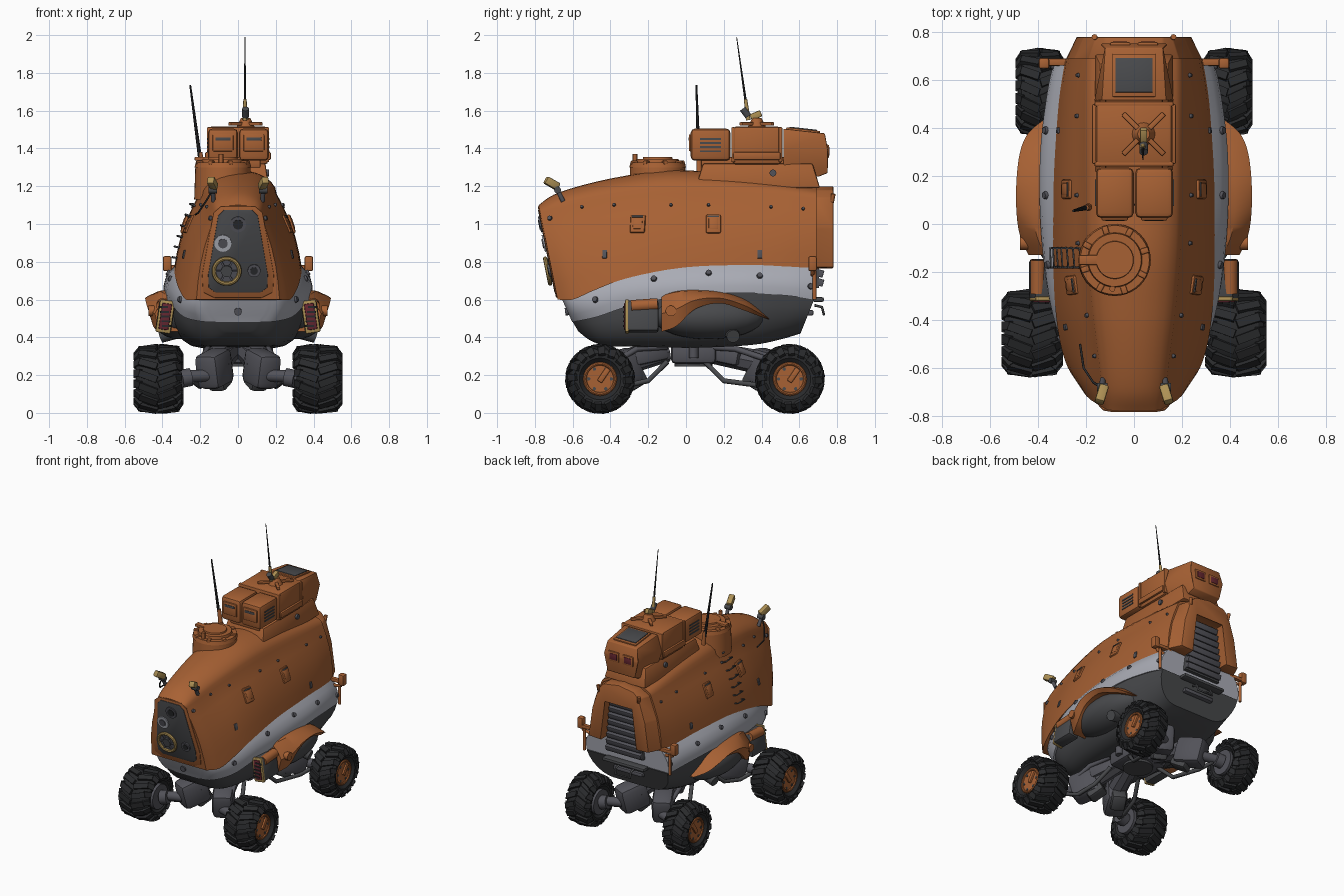
import bpy, bmesh
from math import pi, sin, cos, radians
from mathutils import Vector as V, Matrix as M
from mathutils.bvhtree import BVHTree

if "Cube" in bpy.data.objects:
    bpy.data.objects.remove(bpy.data.objects["Cube"])

def mat(name, *c):
    m = bpy.data.materials.new(name); m.diffuse_color = (*c, 1); return m
ORANGE = mat("orange_paint", .39, .12, .034)
BAND = mat("pale_band", .40, .41, .46)
DARK = mat("dark_hull", .065, .067, .072)
BLACK = mat("rubber", .022, .023, .025)
STEEL = mat("steel", .085, .085, .10)
BRASS = mat("brass", .42, .28, .09)
RED = mat("red_lens", .13, .02, .03)

def emit(name, bm, m):
    bmesh.ops.recalc_face_normals(bm, faces=bm.faces)
    me = bpy.data.meshes.new(name); bm.to_mesh(me); bm.free()
    me.materials.append(m)
    ob = bpy.data.objects.new(name, me); bpy.context.collection.objects.link(ob)
    return ob

def skin(bm, rings, cyclic=False):
    vs = [[bm.verts.new(p) for p in r] for r in rings]
    n = len(vs[0])
    for a, b in zip(vs, vs[1:] + vs[:1] if cyclic else vs[1:]):
        for i in range(n):
            bm.faces.new((a[i], a[(i+1) % n], b[(i+1) % n], b[i]))
    if not cyclic:
        bm.faces.new(vs[0]); bm.faces.new(vs[-1])

def loft(name, rows, ring, m, sub=5):
    # Catmull-Rom interpolation of the station rows
    out = []
    for i in range(len(rows)-1):
        p = [rows[max(0, min(len(rows)-1, i+k))] for k in (-1, 0, 1, 2)]
        for j in range(sub):
            t = j/sub
            out.append([.5*(2*b+(c-a)*t+(2*a-5*b+4*c-d)*t*t+(3*b-a-3*c+d)*t**3) for a, b, c, d in zip(*p)])
    out.append(rows[-1])
    bm = bmesh.new(); skin(bm, [ring(*r) for r in out]); return emit(name, bm, m)

def section(y, k, zt, half):
    pts = half + [(-x, z) for x, z in reversed(half) if x > 1e-5]
    return [(x, y+k*(zt-z), z) for x, z in pts]

def place(loc, rot=(0, 0, 0)):
    R = M.Rotation(rot[2], 4, 'Z') @ M.Rotation(rot[1], 4, 'Y') @ M.Rotation(rot[0], 4, 'X')
    return M.Translation(loc) @ R

def box(name, loc, size, m, rot=(0, 0, 0), bev=.01, mx=None, taper=1):
    bm = bmesh.new(); bmesh.ops.create_cube(bm, size=1)
    for v in bm.verts:
        f = taper if v.co.z > 0 else 1
        v.co = V((v.co.x*size[0]*f, v.co.y*size[1]*f, v.co.z*size[2]))
    if bev: bmesh.ops.bevel(bm, geom=bm.edges[:], offset=bev, segments=2, profile=.5, affect='EDGES')
    bm.transform(mx if mx else place(loc, rot)); return emit(name, bm, m)

def cyl(name, a, b, r, m, r2=None, seg=24):
    a, b = V(a), V(b); bm = bmesh.new()
    mx = M.Translation((a+b)/2) @ (b-a).to_track_quat('Z', 'Y').to_matrix().to_4x4()
    bmesh.ops.create_cone(bm, cap_ends=True, segments=seg, radius1=r, radius2=r if r2 is None else r2, depth=(b-a).length, matrix=mx)
    return emit(name, bm, m)

def torus(name, mx, R, r, m):
    bm = bmesh.new()
    skin(bm, [[mx @ V(((R+r*cos(b))*cos(a), (R+r*cos(b))*sin(a), r*sin(b))) for b in [j*pi/4 for j in range(8)]]
              for a in [i*pi/16 for i in range(32)]], True)
    return emit(name, bm, m)

def prism(name, pts, mx, d, m, bev=0):
    bm = bmesh.new(); skin(bm, [[mx @ V((u, v, w)) for u, v in pts] for w in (0, d)])
    if bev: bmesh.ops.bevel(bm, geom=bm.edges[:], offset=bev, segments=2, profile=.5, affect='EDGES')
    return emit(name, bm, m)

def tube(name, pts, r, m):
    cu = bpy.data.curves.new(name, 'CURVE'); cu.dimensions = '3D'; cu.bevel_depth = r; cu.bevel_resolution = 2
    cu.use_fill_caps = True
    sp = cu.splines.new('POLY'); sp.points.add(len(pts)-1)
    for p, q in zip(sp.points, pts): p.co = (*q, 1)
    cu.materials.append(m); ob = bpy.data.objects.new(name, cu); bpy.context.collection.objects.link(ob)

# --- upper cabin shell
def cabin_half(zt, wt, zs, wb, zb):
    arc = [(wt*sin(t*pi/12), zs+(zt-zs)*cos(t*pi/12)) for t in range(7)]
    side = [(wt+(wb-wt)*t+.022*sin(pi*t), zs+(zb-zs)*t) for t in (.2, .4, .6, .8, 1)]
    return arc + side + [(0, zb)]
cabin = loft("cabin", [(-.78, .2, 1.10, .115, 1.06, .22, .60), (-.70, .18, 1.155, .135, 1.08, .275, .60),
    (-.55, .12, 1.205, .155, 1.11, .31, .65), (-.35, .05, 1.25, .18, 1.14, .33, .71), (-.1, 0, 1.285, .2, 1.16, .337, .755),
    (.2, 0, 1.27, .205, 1.16, .335, .775), (.5, 0, 1.235, .205, 1.15, .315, .77), (.69, 0, 1.20, .2, 1.14, .285, .77)],
    lambda y, k, zt, *r: section(y, k, zt, cabin_half(zt, *r)), ORANGE)

# --- pale waist band (its top edge tucks into the cabin) and dark belly
def band_half(zt, wt, zb, wb):
    return [(0, zt)] + [(wt+(wb-wt)*t+.025*sin(pi*t), zt+(zb-zt)*t) for t in (0, .25, .5, .75, 1)] + [(0, zb)]
band = loft("waist_band", [(-.665, .45, .62, .15, .48, .10), (-.63, .35, .63, .215, .485, .2), (-.5, .2, .68, .27, .51, .29),
    (-.3, .1, .745, .312, .57, .35), (0, 0, .785, .325, .62, .388), (.3, 0, .79, .323, .635, .39),
    (.55, -.05, .785, .30, .62, .36), (.69, -.1, .775, .275, .60, .33)],
    lambda y, k, zt, *r: section(y, k, zt, band_half(zt, *r)), BAND)
def belly_half(zt, wt, zb, wb):
    return [(0, zt)] + [(wb+(wt-wb)*cos(t*pi/12), zt-(zt-zb)*sin(t*pi/12)) for t in range(7)] + [(0, zb)]
loft("belly", [(-.605, .6, .49, .10, .43, .05), (-.56, .5, .50, .21, .38, .12), (-.45, .2, .525, .285, .355, .15),
    (-.25, 0, .58, .34, .35, .18), (.05, 0, .625, .378, .345, .2), (.35, 0, .635, .378, .36, .2),
    (.55, -.2, .62, .35, .39, .18), (.68, -.4, .605, .325, .42, .16)],
    lambda y, k, zt, *r: section(y, k, zt, belly_half(zt, *r)), DARK)

# --- rear frame (narrowing to the back) with recessed louvred door
XZ = M(((1, 0, 0, 0), (0, 0, 1, .68), (0, 1, 0, 0), (0, 0, 0, 1)))
inner = [(.14, .765), (.115, 1.06)]
outer = [(0, 1.2), (.12, 1.18), (.19, 1.14), (.25, .98), (.285, .77)]
frame = prism("rear_frame", outer + inner + [(-x, z) for x, z in inner[::-1]] + [(-x, z) for x, z in outer[:0:-1]], XZ, .1, ORANGE, .006)
for v in frame.data.vertices:
    if v.co.y > .75 and abs(v.co.x) > .15: v.co.x *= .85
prism("door_back", [(-.145, .66), (.145, .66), (.115, 1.07), (-.115, 1.07)], XZ, .025, DARK)
for i in range(8):
    box("door_louvre", (0, .713, .69+i*.048), (.285-.07*i/8, .03, .038), STEEL, (-.3, 0, 0), .003)
box("rear_step", (0, .70, .60), (.34, .06, .025), DARK)
box("rear_bumper", (0, .65, .53), (.24, .05, .03), STEEL)
tube("tow_hook", [(.06, .68, .57), (.06, .72, .56), (.06, .73, .52), (-.06, .73, .52), (-.06, .72, .56), (-.06, .68, .57)], .007, DARK)

# --- sloping front panel and its instruments
n = (1+.04)**.5
FM = M(((1, 0, 0, 0), (0, -.2/n, -1/n, -.73), (0, 1/n, -.2/n, .85), (0, 0, 0, 1)))
def mirrored(pts): return pts + [(-x, z) for x, z in reversed(pts)]
prism("front_lip", mirrored([(.125, -.245), (.185, -.215), (.19, -.12), (.13, .215), (.09, .25)]), FM, .006, ORANGE, .003)
prism("front_panel", mirrored([(.12, -.215), (.155, -.19), (.158, -.12), (.105, .2), (.075, .23)]), FM, .009, DARK, .003)
for nm, u, z, r, d, m in [("upper_port", 0, 1, .042, .016, STEEL), ("upper_glass", 0, 1, .026, .02, BLACK), ("silver_dial", -.08, .9, .045, .016, BAND),
        ("dial_core", -.08, .9, .025, .022, STEEL), ("main_port", -.06, .755, .062, .016, STEEL), ("main_core", -.06, .755, .03, .03, DARK),
        ("side_port", .085, .755, .034, .018, STEEL), ("side_glass", .085, .755, .02, .022, BLACK)]:
    v = (z-.85)*n
    cyl(nm, FM @ V((u, v, 0)), FM @ V((u, v, d)), r, m)
torus("brass_ring", FM @ M.Translation((-.06, -.097, .022)), .068, .011, BRASS)
for a in range(6):
    box("port_spoke", 0, (.03, .01, .012), STEEL, bev=0, mx=FM @ M.Translation((-.06, -.097, .02)) @ M.Rotation(a*pi/3, 4, 'Z') @ M.Translation((.045, 0, 0)))

# --- fittings projected onto the shell
def tree(o): return BVHTree.FromPolygons([v.co for v in o.data.vertices], [p.vertices[:] for p in o.data.polygons])
CT, BT = tree(cabin), tree(band)
def on(t, s, y, z):
    p, nrm, _, _ = t.ray_cast(V((s*2, y, z)), V((-s, 0, 0)))
    return M.Translation(p) @ nrm.to_track_quat('Z', 'Y').to_matrix().to_4x4()
for s in (-1, 1):
    for y in (-.255, .145):
        box("side_window_frame", 0, (.08, .105, .022), ORANGE, bev=.01, mx=on(CT, s, y, 1.0))
        box("side_window_pane", 0, (.055, .07, .03), ORANGE, bev=.01, mx=on(CT, s, y, 1.0))
        box("side_window_brow", 0, (.06, .01, .034), DARK, bev=.003, mx=on(CT, s, y, 1.035))
    for y in (-.43, .39): box("side_slot", 0, (.025, .045, .014), STEEL, bev=.004, mx=on(CT, s, y, .84))
    for t, r, spots in [(CT, .01, [(-.55, 1.09), (-.38, 1.1), (-.08, 1.1), (.12, 1.1), (.45, 1.09), (.62, 1.08)]),
                        (CT, .015, [(-.72, 1.03)]), (BT, .019, [(-.48, .6), (-.17, .71), (.12, .74), (.39, .725), (.66, .67)])]:
        for y, z in spots:
            mx = on(t, s, y, z); cyl("rivet", mx @ V((0, 0, -.01)), mx @ V((0, 0, .012)), r, STEEL, r*.75, 12)
for i in range(7):
    mx = on(CT, -1, -.14, .82+i*.055)
    tube("ladder_rung", [mx @ V(p) for p in [(-.04, 0, 0), (-.04, 0, .025), (.04, 0, .025), (.04, 0, 0)]], .005, DARK)
cyl("nose_rivet", (0, -.60, .54), (0, -.64, .535), .02, STEEL)

# --- side pods, lamps, brackets, suspension and wheels on both sides
def tyre(name, c, w):
    c = M.Translation(c) @ M.Diagonal((w, 1, 1, 1)); bm = bmesh.new()
    prof = [(.085, -.085), (.11, -.112), (.135, -.115), (.155, -.095), (.165, -.05), (.168, 0), (.165, .05), (.155, .095), (.135, .115), (.11, .112), (.085, .085)]
    skin(bm, [[c @ V((x, r*sin(a), r*cos(a))) for r, x in prof] for a in [i*pi/24 for i in range(48)]], True)
    for side in (-1, 1):
        for i in range(16):
            # tread lug on the crown, then its shoulder block
            R = c @ M.Rotation((i+.2*side)*2*pi/16, 4, 'X')
            bmesh.ops.create_cube(bm, size=1, matrix=R @ M.Translation((side*.05, 0, .161)) @
                M.Rotation(side*.12, 4, 'Y') @ M.Rotation(side*.35, 4, 'Z') @ M.Diagonal((.10, .036, .034, 1)))
            bmesh.ops.create_cube(bm, size=1, matrix=R @ M.Translation((side*.104, side*.02*side, .145)) @
                M.Rotation(side*.9, 4, 'Y') @ M.Diagonal((.05, .036, .022, 1)))
    emit(name, bm, BLACK)
for s in (-1, 1):
    loft("side_pod", [(-.13, .44, .62, .43), (-.05, .475, .64, .46), (.05, .49, .645, .55), (.18, .49, .635, .58),
        (.3, .475, .60, .545), (.38, .44, .55, .515), (.44, .37, .50, .495)],
        lambda y, xo, zt, zb: [(s*x, y, z) for x, z in [(.3, zt+.02), (xo-.07, zt), (xo-.02, zt*.7+zb*.3), (xo, (zt+zb)/2), (xo-.025, zb), (.3, zb)]], ORANGE)
    bm = bmesh.new()
    bmesh.ops.create_uvsphere(bm, u_segments=24, v_segments=14, radius=1, matrix=M.Translation((s*.31, .12, .51)) @ M.Diagonal((.145, .3, .12, 1)))
    emit("pod_bulge", bm, DARK)
    cyl("hull_outlet", (s*.28, .23, .45), (s*.41, .25, .405), .045, DARK, .035)
    cyl("pod_bolt", (s*.42, -.08, .54), (s*.475, -.08, .54), .028, ORANGE)
    t = -s*.15
    box("headlamp_box", (s*.385, -.23, .51), (.085, .17, .165), DARK, (0, t, 0), .015)
    cyl("headlamp_cap", (s*.40, -.15, .575), (s*.40, -.29, .565), .032, ORANGE)
    box("headlamp_frame", (s*.385, -.312, .51), (.08, .02, .175), BRASS, (0, t, 0), .008)
    box("headlamp_lens", (s*.385, -.318, .51), (.052, .02, .14), RED, (0, t, 0), .006)
    for i in range(5): box("headlamp_bar", (s*(.378+i*.004), -.329, .46+i*.025), (.048, .008, .01), BLACK, bev=0)
    # brow lamps
    cyl("brow_lamp_post", (s*.13, -.65, 1.12), (s*.135, -.69, 1.2), .012, STEEL)
    cyl("brow_lamp_joint", (s*.11, -.68, 1.18), (s*.155, -.68, 1.18), .018, DARK)
    box("brow_lamp", (s*.135, -.71, 1.215), (.04, .08, .042), BRASS, (-.5, 0, s*.3), .008)
    # rear side brackets and hooks
    tube("rear_arm", [(s*.25, .67, .72), (s*.36, .67, .74), (s*.37, .67, .82)], .012, ORANGE)
    box("rear_arm_bar", (s*.32, .675, .77), (.14, .03, .025), ORANGE, bev=.005)
    box("rear_arm_head", (s*.375, .67, .79), (.045, .045, .08), ORANGE)
    cyl("rear_arm_pin", (s*.345, .68, .60), (s*.345, .68, .75), .01, ORANGE)
    tube("roof_hook", [(s*.16, .7, 1.12), (s*.16, .775, 1.12), (s*.165, .78, 1.16)], .012, ORANGE)
    # wheels with drive arms
    for end, y, x, w in (("front", -.455, .425, 1), ("rear", .55, .392, .8)):
        d, h = (1 if y > 0 else -1), .1*w
        tyre(end + "_tyre", (s*x, y, .18), w)
        cyl(end + "_rim", (s*(x-.08*w), y, .18), (s*(x+h*.9), y, .18), .09, ORANGE)
        torus(end + "_rim_lip", place((s*(x+h*.9), y, .18), (0, pi/2, 0)), .08, .009, ORANGE)
        box(end + "_hub_bar", (s*(x+h*.93), y+.02, .2), (.02, .03, .085), ORANGE, (-.6, 0, 0), .006)
        for i in range(6):
            cy, cz = y+.06*cos(i*pi/3), .18+.06*sin(i*pi/3)
            cyl(end + "_rim_hole", (s*(x+h*.8), cy, cz), (s*(x+h*.93), cy, cz), .009, DARK, seg=10)
        cyl(end + "_inner_hub", (s*(x-.115*w), y, .18), (s*(x-.07*w), y, .18), .088, STEEL)
        cyl(end + "_axle", (s*.12, y-d*.06, .2), (s*(x-.08), y, .19), .032, STEEL)
        cyl(end + "_axle_collar", (s*.25, y-d*.01, .19), (s*.30, y, .18), .048, STEEL)
        box(end + "_gearbox", (s*.125, y-d*.11, .235), (.14, .2, .19), STEEL, (d*-.25, 0, -s*d*.5), .035)
        box(end + "_gear_sump", (s*.10, y-d*.17, .19), (.10, .12, .12), DARK, (d*-.5, 0, -s*d*.5), .02)
        box(end + "_arm_beam", (s*.085, d*.2, .315), (.1, .2, .10), STEEL, (d*-.2, 0, -s*d*.35), .02)
        cyl(end + "_drive_arm", (s*.04, d*.1, .325), (s*.11, y-d*.12, .26), .055, STEEL, .065, 8)
        tube(end + "_link", [(s*.12, d*.1, .27), (s*.17, d*.2, .17), (s*.2, y-d*.12, .14), (s*.24, y-d*.02, .17)], .014, DARK)
        tube(end + "_brace", [(s*.12, d*.1, .35), (s*.16, d*.26, .34), (s*.2, y-d*.08, .27)], .016, STEEL)
box("chassis_block", (0, .04, .315), (.30, .24, .11), STEEL, bev=.025)
cyl("chassis_pivot", (0, .04, .245), (0, .04, .42), .10, DARK)
for s in (-1, 1): cyl("chassis_post", (s*.16, .04, .29), (s*.16, .04, .41), .025, STEEL)

# --- roof hatch
H = V((-.08, -.15, 0))
for nm, z0, z1, r in [("hatch_drum", 1.13, 1.305, .152), ("hatch_rim", 1.3, 1.325, .15), ("hatch_lid", 1.32, 1.345, .115), ("hatch_cap", 1.34, 1.355, .08)]:
    cyl(nm, H+V((0, 0, z0)), H+V((0, 0, z1)), r, ORANGE, r*.96, 40)
for i in range(8):
    a = i*pi/4+.3
    box("hatch_clamp", H+V((.13*cos(a), .13*sin(a), 1.325)), (.035, .025, .02), ORANGE, (0, 0, a), .005)
box("hatch_handle", H+V((-.09, 0, 1.345)), (.12, .04, .02), ORANGE, bev=.005)
cyl("hatch_periscope", (-.09, -.27, 1.3), (-.09, -.27, 1.37), .012, ORANGE)

# --- roof equipment stack
box("roof_plinth", (0, .38, 1.255), (.33, .66, .13), ORANGE, taper=.88)
box("roof_neck", (0, .38, 1.325), (.24, .6, .06), ORANGE)
for s in (-1, 1):
    x = .002+s*.082
    box("twin_unit", (x, .13, 1.42), (.158, .21, .17), ORANGE, bev=.022)
    box("twin_face", (x, .025, 1.43), (.11, .02, .09), ORANGE, bev=.006)
    box("twin_slot", (x, .018, 1.45), (.08, .012, .018), DARK, bev=.003)
    for i in range(4): box("twin_vent", (s*.162+.002, .13, 1.385+i*.022), (.006, .11, .01), DARK, bev=0)
    box("unit_side_rail", (s*.162, .375, 1.36), (.025, .25, .04), ORANGE, bev=.006)
    box("rear_window", (s*.058, .75, 1.385), (.085, .016, .07), ORANGE, bev=.006)
    box("rear_window_lens", (s*.058, .755, 1.385), (.06, .012, .045), RED, bev=.004)
    cyl("plinth_bolt", (s*.14, .46, 1.27), (s*.165, .46, 1.27), .018, STEEL)
box("middle_unit", (0, .375, 1.415), (.32, .26, .2), ORANGE, bev=.018)
for y in (.25, .5): box("middle_strap", (0, y, 1.42), (.33, .02, .185), ORANGE, bev=.006)
YZ = M(((0, 0, 1, -.165), (1, 0, 0, 0), (0, 1, 0, 0), (0, 0, 0, 1)))
rear = prism("rear_unit", [(.515, 1.31), (.515, 1.39), (.515, 1.505), (.735, 1.48), (.752, 1.39), (.75, 1.27), (.70, 1.25), (.55, 1.26)], YZ, .33, ORANGE, .006)
for v in rear.data.vertices:
    # chamfered plan and sloping cheeks about the mid line
    v.co.x *= (1-1.3*max(0, v.co.y-.62))*(1-1.8*max(0, abs(v.co.z-1.39)-.01))
box("roof_panel_frame", (0, .62, 1.495), (.18, .18, .014), ORANGE, (-.11, 0, 0), .004)
box("roof_panel", (0, .62, 1.50), (.155, .145, .014), DARK, (-.11, 0, 0), .003)

# --- sensor mast, aerials and cable
for a in (pi/4, -pi/4): box("sensor_cross", (.04, .375, 1.53), (.24, .022, .018), ORANGE, (0, 0, a), .004)
cyl("sensor_base", (.04, .375, 1.51), (.04, .375, 1.56), .05, ORANGE, .025)
box("sensor_head", (.04, .37, 1.575), (.03, .06, .035), BRASS, (.4, 0, 0), .006)
cyl("sensor_eye", (.04, .33, 1.57), (.04, .3, 1.61), .018, DARK)
cyl("tall_aerial_base", (.037, .33, 1.55), (.037, .315, 1.66), .012, BRASS, .009, 12)
cyl("tall_aerial", (.037, .32, 1.62), (.037, .268, 1.99), .007, BLACK, .002, 8)
cyl("side_aerial_base", (-.19, .07, 1.28), (-.2, .068, 1.38), .016, ORANGE, .012, 12)
cyl("side_aerial", (-.2, .068, 1.34), (-.253, .055, 1.735), .011, BLACK, .005, 8)
tube("lamp_cable", [(-.14, -.68, 1.17), (-.17, -.66, 1.12), (-.21, -.6, 1.06), (-.225, -.5, 1.05)], .005, BLACK)

# --- smooth shading with sharp edges kept
bpy.ops.object.select_all(action='DESELECT')
for o in bpy.data.objects:
    if o.type == 'MESH':
        o.select_set(True); bpy.context.view_layer.objects.active = o
bpy.ops.object.shade_smooth_by_angle(angle=radians(32))

for m in bpy.data.materials:
    if m.users and not m.is_grease_pencil:
        m.use_nodes = True
        m.node_tree.nodes["Principled BSDF"].inputs["Base Color"].default_value = m.diffuse_color
